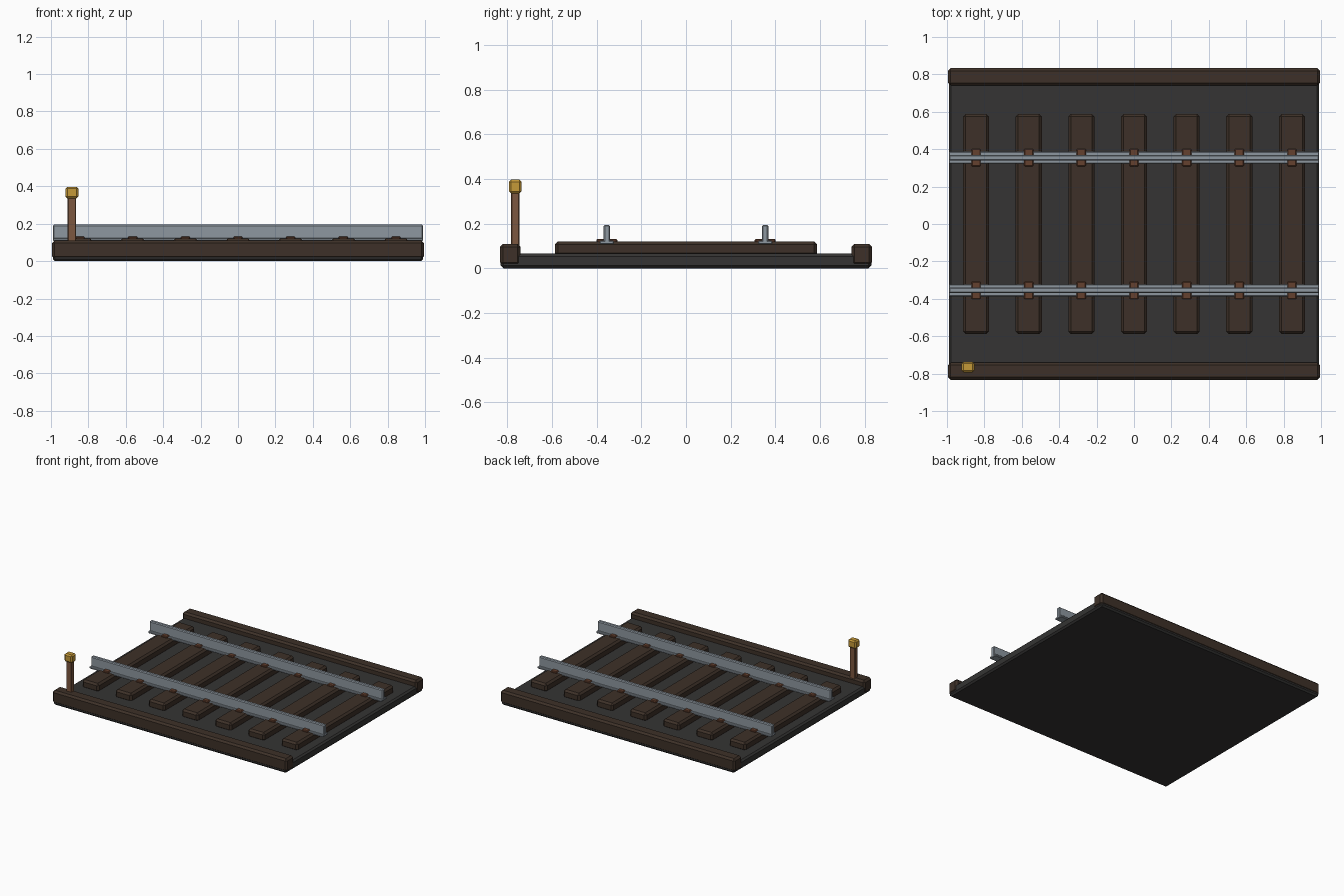
import bpy, bmesh

if "Cube" in bpy.data.objects:
    bpy.data.objects.remove(bpy.data.objects["Cube"])


def material(name, rgb):
    m = bpy.data.materials.new(name)
    m.diffuse_color = (*rgb, 1)
    m.use_nodes = True
    m.node_tree.nodes["Principled BSDF"].inputs["Base Color"].default_value = m.diffuse_color
    return m


BALLAST = material("ballast", (0.035, 0.034, 0.033))
WOOD = material("dark_wood", (0.047, 0.030, 0.021))
STEEL = material("steel", (0.27, 0.31, 0.35))
RUST = material("rusty_iron", (0.13, 0.052, 0.028))
POST = material("post_wood", (0.20, 0.095, 0.05))
BRASS = material("lamp_yellow", (0.56, 0.32, 0.04))


def box(name, x, y, z, mat, bevel):
    """Chamfered box from (min, max) ranges."""
    bm = bmesh.new()
    bmesh.ops.create_cube(bm, size=1)
    for v in bm.verts:
        v.co = [r[0] if c < 0 else r[1] for c, r in zip(v.co, (x, y, z))]
    bmesh.ops.bevel(bm, geom=bm.edges[:], offset=bevel, segments=1,
                    affect='EDGES', clamp_overlap=True)
    me = bpy.data.meshes.new(name)
    bm.to_mesh(me)
    bm.free()
    me.materials.append(mat)
    ob = bpy.data.objects.new(name, me)
    bpy.context.collection.objects.link(ob)
    return ob


def around(c, half):
    return (c - half, c + half)


# ballast bed
box("ballast_bed", (-0.99, 0.99), (-0.83, 0.83), (0, 0.066), BALLAST, 0.012)

# edge curbs and rails on both sides
for side, s in (("front", -1), ("back", 1)):
    box(side + "_curb", (-0.995, 0.995), around(s * 0.787, 0.046),
        (0.012, 0.11), WOOD, 0.014)
    yr = s * 0.355
    box(side + "_rail_foot", (-0.99, 0.99), around(yr, 0.032),
        (0.108, 0.124), STEEL, 0.004)
    box(side + "_rail_web", (-0.99, 0.99), around(yr, 0.015),
        (0.112, 0.195), STEEL, 0.006)

# sleepers with a fixing plate under each rail
for i in range(7):
    x = (i - 3) * 0.2815
    box(f"sleeper_{i + 1}", around(x, 0.07), (-0.588, 0.588),
        (0.055, 0.12), WOOD, 0.014)
    for side, s in (("front", -1), ("back", 1)):
        box(f"{side}_rail_plate_{i + 1}", around(x, 0.025),
            around(s * 0.355, 0.047), (0.112, 0.132), RUST, 0.005)

# marker post with lamp
box("marker_post", around(-0.888, 0.023), around(-0.765, 0.018),
    (0.09, 0.345), POST, 0.004)
box("marker_lamp", around(-0.888, 0.034), around(-0.765, 0.028),
    (0.335, 0.397), BRASS, 0.010)
